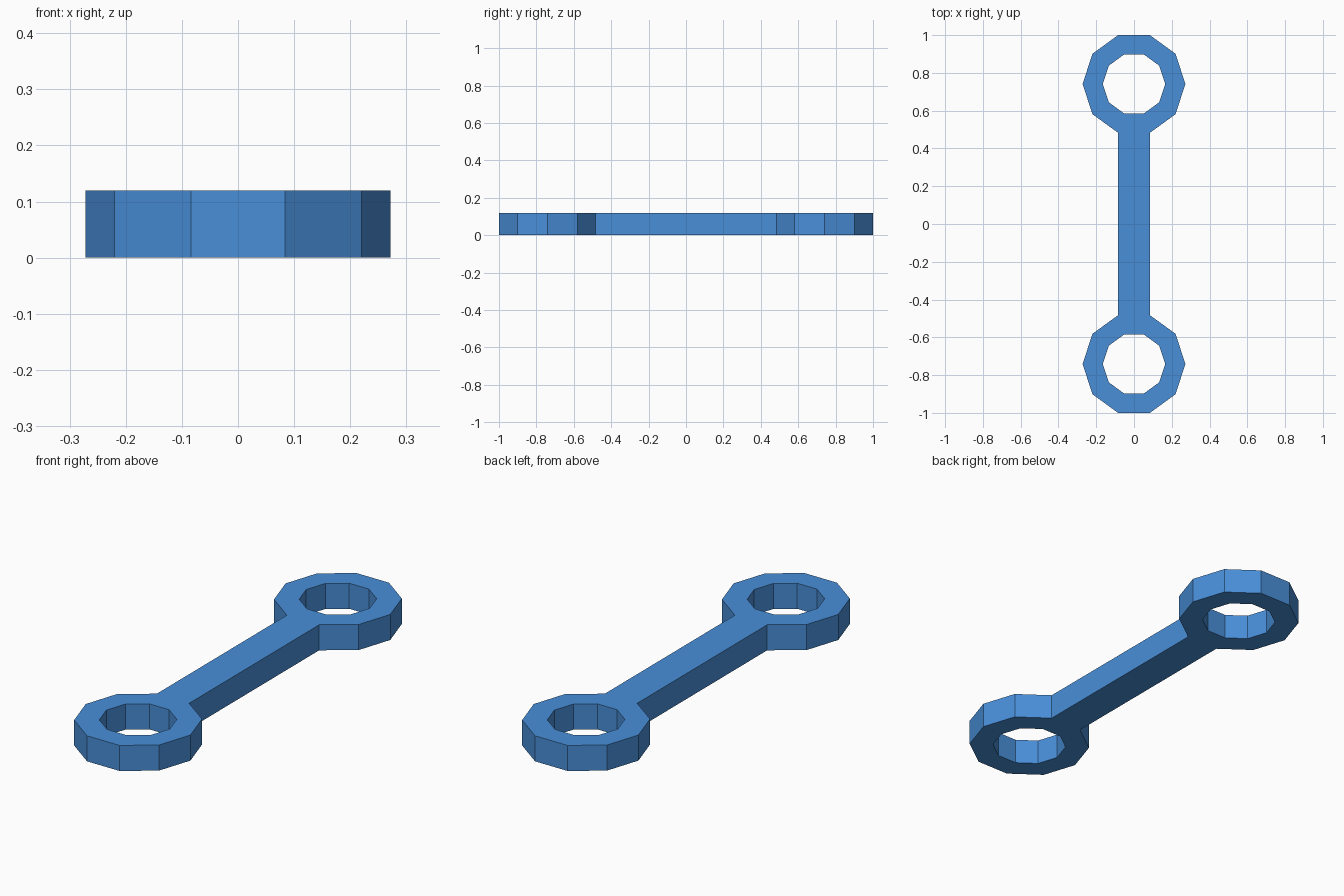
import bpy, bmesh
from math import cos, sin, tau

cube = bpy.data.objects.get("Cube")
if cube:
    bpy.data.objects.remove(cube, do_unlink=True)

SIDES = 10
OUTER, INNER = 0.272, 0.165
THICKNESS = 0.12
CENTRE = 1 - OUTER * sin(0.3 * tau)   # ring centre distance from the middle

blue = bpy.data.materials.new("blue")
blue.use_nodes = True
colour = (0.067, 0.275, 0.694, 1)
blue.diffuse_color = colour
blue.node_tree.nodes["Principled BSDF"].inputs["Base Color"].default_value = colour

bm = bmesh.new()


def loop(radius, side):
    """Decagon of vertices around one ring centre; index 0 points to +x."""
    return [bm.verts.new((radius * cos(i * tau / SIDES),
                          side * (CENTRE + radius * sin(i * tau / SIDES)), 0))
            for i in range(SIDES)]


# Flat ring at each end, keeping the outer edge that faces the bar
bar_edges = []
for side in (-1, 1):
    outer, inner = loop(OUTER, side), loop(INNER, side)
    for i in range(SIDES):
        j = (i + 1) % SIDES
        bm.faces.new((outer[i], outer[j], inner[j], inner[i]))
    bar_edges.append((outer[7], outer[8]))

# Bar joining the two rings
(a, b), (c, d) = bar_edges
bm.faces.new((a, b, d, c))

# Thicken the flat outline into a solid
bmesh.ops.recalc_face_normals(bm, faces=bm.faces)
grown = bmesh.ops.extrude_face_region(bm, geom=bm.faces[:], use_keep_orig=True)
top = [v for v in grown["geom"] if isinstance(v, bmesh.types.BMVert)]
bmesh.ops.translate(bm, verts=top, vec=(0, 0, THICKNESS))
bmesh.ops.recalc_face_normals(bm, faces=bm.faces)

mesh = bpy.data.meshes.new("double_ring_link")
bm.to_mesh(mesh)
bm.free()
mesh.materials.append(blue)
link = bpy.data.objects.new("double_ring_link", mesh)
bpy.context.scene.collection.objects.link(link)
